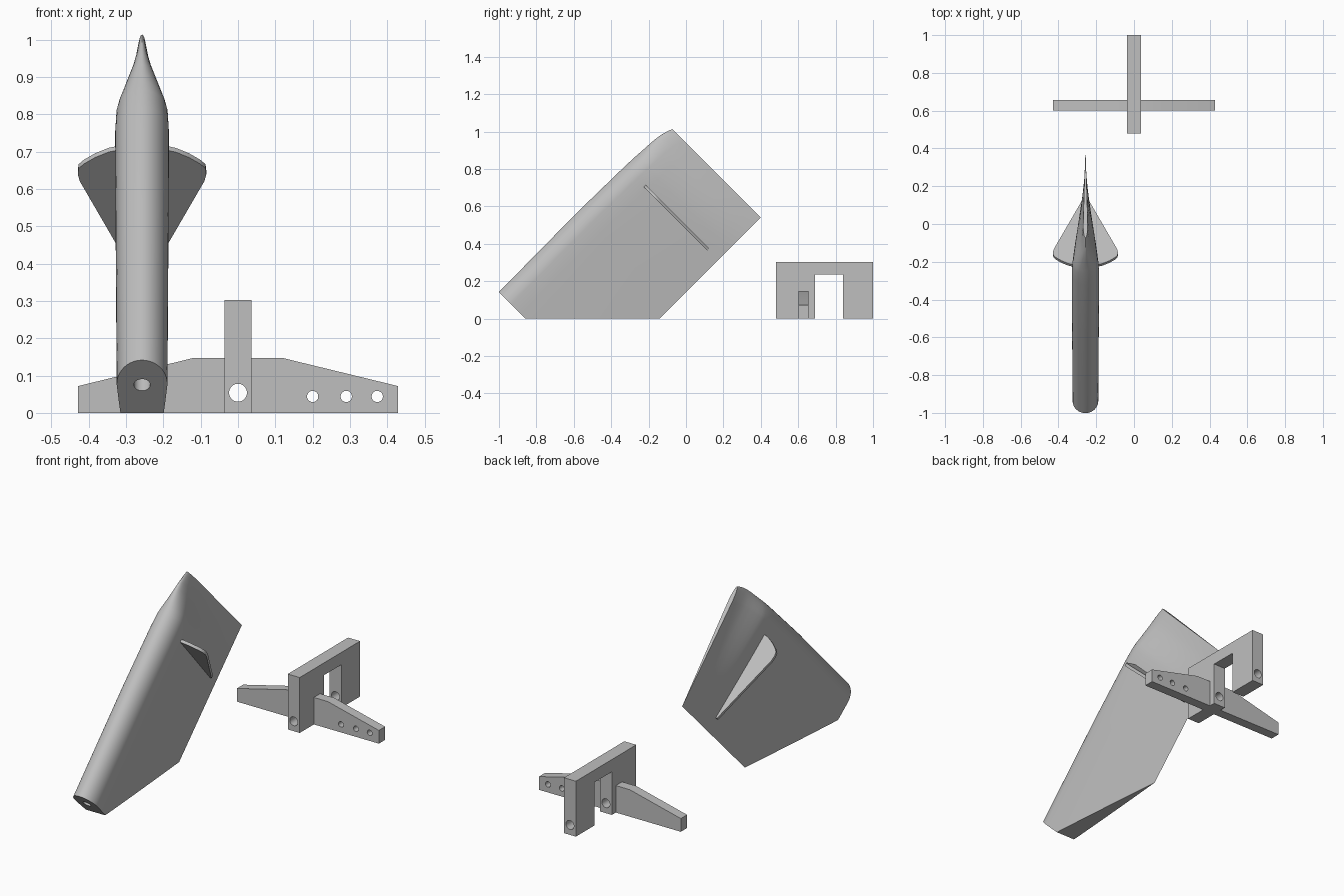
import bpy, bmesh, math
from mathutils import Matrix, Vector

cube = bpy.data.objects.get("Cube")
if cube:
    bpy.data.objects.remove(cube)

grey = bpy.data.materials.new("plain grey")
grey.use_nodes = True
tone = (0.52, 0.52, 0.52, 1)
grey.diffuse_color = tone
grey.node_tree.nodes["Principled BSDF"].inputs["Base Color"].default_value = tone

R = math.sqrt(0.5)
BODY_X = -0.257
TRAIL = 0.099  # chord position of the trailing edge


def tilted(x, u, v):
    """Span u and chord v, leaning 45 degrees, to world space."""
    return Vector((BODY_X + x, (u - v) * R, (u + v) * R))


def finish(name, bm):
    bmesh.ops.recalc_face_normals(bm, faces=bm.faces)
    mesh = bpy.data.meshes.new(name)
    bm.to_mesh(mesh)
    bm.free()
    obj = bpy.data.objects.new(name, mesh)
    bpy.context.collection.objects.link(obj)
    mesh.materials.append(grey)
    return obj


def prism(name, outline, offset):
    """Extrude a closed outline of points along an offset."""
    bm = bmesh.new()
    face = bm.faces.new([bm.verts.new(p) for p in outline])
    out = bmesh.ops.extrude_face_region(bm, geom=[face])["geom"]
    moved = [g for g in out if isinstance(g, bmesh.types.BMVert)]
    bmesh.ops.translate(bm, verts=moved, vec=offset)
    return finish(name, bm)


def drill(obj, centre, direction, radius, length):
    """Cut a round hole and remove the cutter."""
    bm = bmesh.new()
    turn = Vector(direction).to_track_quat('Z', 'Y').to_matrix().to_4x4()
    bmesh.ops.create_cone(bm, cap_ends=True, segments=32, radius1=radius,
                          radius2=radius, depth=length,
                          matrix=Matrix.Translation(centre) @ turn)
    cutter = finish("hole_cutter", bm)
    mod = obj.modifiers.new("hole", 'BOOLEAN')
    mod.operation, mod.solver, mod.object = 'DIFFERENCE', 'EXACT', cutter
    bpy.context.view_layer.update()
    graph = bpy.context.evaluated_depsgraph_get()
    cut = bpy.data.meshes.new_from_object(obj.evaluated_get(graph))
    obj.modifiers.clear()
    obj.data = cut
    bpy.data.objects.remove(cutter)


def smooth(obj):
    bpy.ops.object.select_all(action='DESELECT')
    obj.select_set(True)
    bpy.context.view_layer.objects.active = obj
    bpy.ops.object.shade_smooth_by_angle(angle=math.radians(35))


# Leaning teardrop body: span, half thickness, leading edge
stations = [(-0.608, 0.068, 0.808), (0, 0.071, 0.813), (0.35, 0.072, 0.807),
            (0.42, 0.069, 0.804), (0.45, 0.063, 0.802), (0.48, 0.054, 0.8),
            (0.52, 0.042, 0.798), (0.56, 0.029, 0.795), (0.6, 0.02, 0.789),
            (0.64, 0.015, 0.778), (0.665, 0.012, 0.768)]
NOSE = 0.13  # share of the chord taken by the rounded edge


def thickness(s):
    if s < NOSE:
        return math.sqrt(1 - (1 - s / NOSE) ** 2)
    return 1 - ((s - NOSE) / (1 - NOSE)) ** 1.1


shares = [NOSE * (1 - math.cos(i * math.pi / 20)) for i in range(1, 11)]
shares += [NOSE + (1 - NOSE) * i / 8 for i in range(1, 8)]
section = [(0, 0)] + [(thickness(s), s) for s in shares] + [(0, 1)]
section += [(-thickness(s), s) for s in reversed(shares)]

bm = bmesh.new()
rings = [[bm.verts.new(tilted(t * half, u, lead + (TRAIL - lead) * s))
          for t, s in section] for u, half, lead in stations]
n = len(section)
for a, b in zip(rings, rings[1:]):
    for i in range(n):
        j = (i + 1) % n
        bm.faces.new((a[i], a[j], b[j], b[i]))
bm.faces.new(rings[0])
bm.faces.new(rings[-1])

# Flat base where the body meets the floor
bmesh.ops.bisect_plane(bm, geom=bm.verts[:] + bm.edges[:] + bm.faces[:],
                       plane_co=(0, 0, 0), plane_no=(0, 0, 1), clear_inner=True)
bmesh.ops.holes_fill(bm, edges=[e for e in bm.edges if e.is_boundary], sides=0)
body = finish("body", bm)
drill(body, tilted(0, -0.608, 0.714), (0, R, R), 0.022, 0.6)
smooth(body)

# Thin cross fin passing through the body
half_fin = [(0.018, 0.177), (0.167, 0.54), (0.172, 0.565), (0.17, 0.588),
            (0.155, 0.606), (0.125, 0.63), (0.09, 0.65), (0.05, 0.662)]
fin_outline = half_fin + [(-x, v) for x, v in reversed(half_fin)]
fin = prism("cross_fin", [tilted(x, 0.338, v) for x, v in fin_outline],
            Vector((0, R, R)) * 0.016)
smooth(fin)

# Upright bracket with a notch between two legs
arch = [(0.48, 0), (0.69, 0), (0.69, 0.235), (0.84, 0.235),
        (0.84, 0), (1, 0), (1, 0.302), (0.48, 0.302)]
upright = prism("bracket_upright", [(-0.036, y, z) for y, z in arch], (0.072, 0, 0))
drill(upright, (0, 0.74, 0.054), (0, 1, 0), 0.024, 0.8)

# Tapered crossbar, drilled on its left arm
half_bar = [(0.428, 0), (0.428, 0.072), (0.12, 0.147)]
bar = half_bar + [(-x, z) for x, z in reversed(half_bar)]
crossbar = prism("bracket_crossbar", [(x, 0.602, z) for x, z in bar], (0, 0.054, 0))
drill(crossbar, (0, 0.63, 0.054), (0, 1, 0), 0.024, 0.3)
for x in (0.2, 0.29, 0.373):
    drill(crossbar, (x, 0.63, 0.044), (0, 1, 0), 0.015, 0.3)

for part in (upright, crossbar):
    smooth(part)
